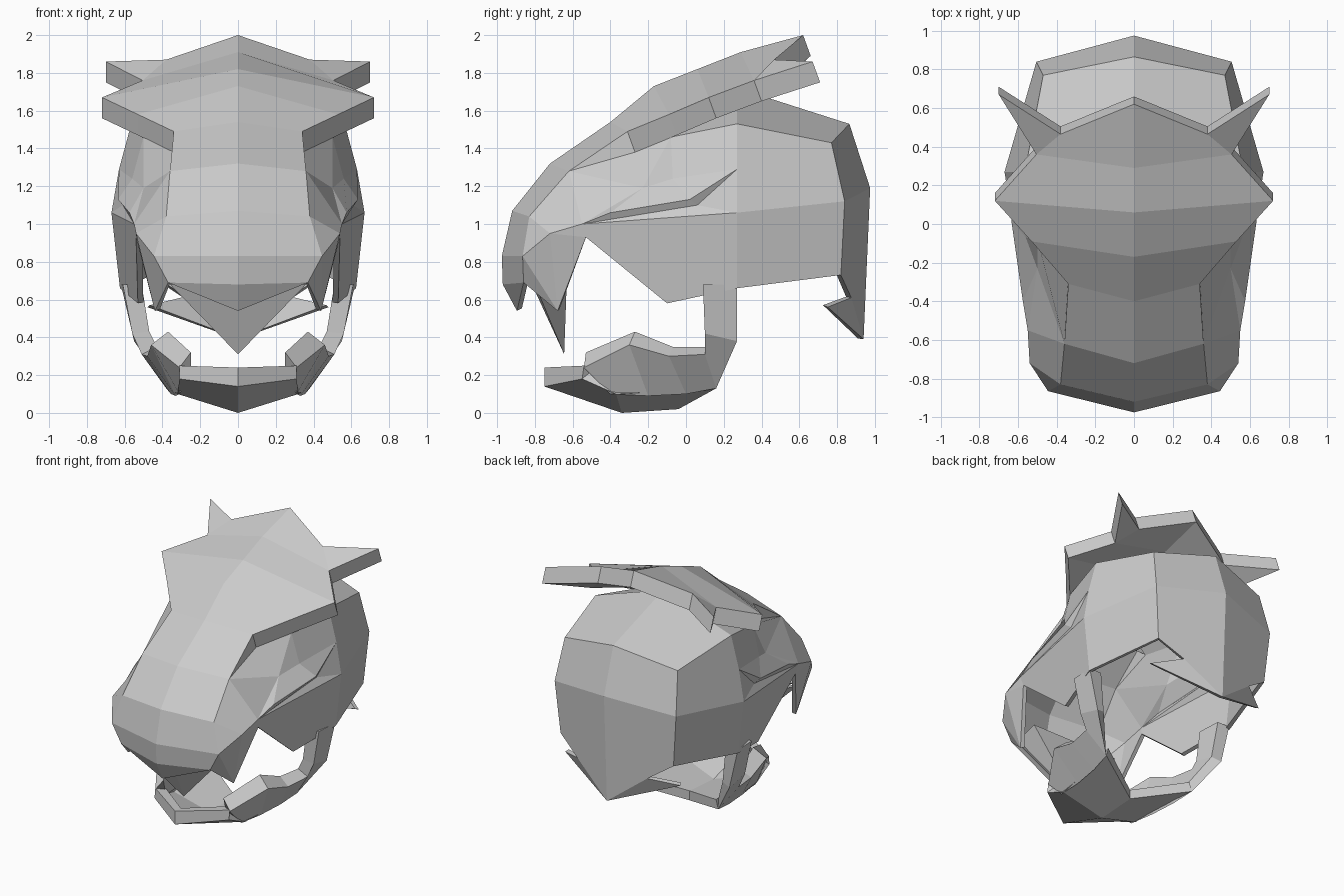
import bpy
import bmesh
from mathutils import Vector

default_cube = bpy.data.objects.get("Cube")
if default_cube:
    bpy.data.objects.remove(default_cube, do_unlink=True)

# One matte grey for the whole helmet
grey = bpy.data.materials.new("plain grey")
grey.use_nodes = True
colour = (0.6, 0.6, 0.6, 1)
grey.diffuse_color = colour
shader = grey.node_tree.nodes["Principled BSDF"]
shader.inputs["Base Color"].default_value = colour
shader.inputs["Roughness"].default_value = 0.8


def symmetric_mesh(points, faces):
    """Make faces from named points on one side, and their mirror images."""
    bm = bmesh.new()
    for sign in (1, -1):
        verts = {name: bm.verts.new((sign * x, y, z)) for name, (x, y, z) in points.items()}
        for face in faces:
            corners = [verts[name] for name in face.split()]
            bm.faces.new(corners if sign > 0 else corners[::-1])
    bmesh.ops.remove_doubles(bm, verts=bm.verts, dist=0.001)
    loose = [v for v in bm.verts if not v.link_faces]
    bmesh.ops.delete(bm, geom=loose, context="VERTS")
    bmesh.ops.recalc_face_normals(bm, faces=bm.faces)
    return bm


def finish(name, bm, thickness=0):
    mesh = bpy.data.meshes.new(name)
    bm.to_mesh(mesh)
    bm.free()
    mesh.materials.append(grey)
    obj = bpy.data.objects.new(name, mesh)
    bpy.context.collection.objects.link(obj)
    if thickness:
        solid = obj.modifiers.new("wall thickness", "SOLIDIFY")
        solid.thickness = thickness
        solid.offset = -1
    return obj


# Crown plate with swept horns and wide wings
crown_points = {
    "back": (0, 0.62, 2.0),
    "rear": (0, 0.29, 1.91),
    "centre": (0, 0.06, 1.82),
    "front": (0, -0.17, 1.73),
    "bridge": (0, -0.40, 1.54),
    "notch": (0.38, 0.465, 1.87),
    "horn": (0.70, 0.67, 1.86),
    "waist": (0.505, 0.36, 1.76),
    "wing": (0.72, 0.12, 1.67),
    "taper": (0.53, -0.09, 1.58),
    "neck": (0.34, -0.31, 1.49),
}
crown = symmetric_mesh(crown_points, [
    "back notch waist rear",
    "notch horn waist",
    "rear waist wing centre",
    "centre wing taper front",
    "front taper neck bridge",
])
top_faces = list(crown.faces)
lower = bmesh.ops.extrude_face_region(crown, geom=top_faces, use_keep_orig=True)
lower_verts = [g for g in lower["geom"] if isinstance(g, bmesh.types.BMVert)]
bmesh.ops.translate(crown, verts=lower_verts, vec=Vector((0, 0.04, -0.11)))
bmesh.ops.recalc_face_normals(crown, faces=crown.faces)
finish("crown_plate", crown)

# Snout: bridge of the nose, lip and upper fangs
snout_points = {
    "bridge": crown_points["bridge"],
    "neck": crown_points["neck"],
    "neck_low": (0.34, -0.27, 1.38),
    "nose_top": (0, -0.72, 1.32),
    "nose": (0, -0.92, 1.07),
    "nose_tip": (0, -0.975, 0.83),
    "lip": (0, -0.97, 0.68),
    "lip_tip": (0, -0.895, 0.54),
    "lip_side": (0.37, -0.86, 0.69),
    "muzzle": (0.36, -0.62, 1.28),
    "nostril": (0.38, -0.83, 1.04),
    "lip_corner": (0.445, -0.865, 0.83),
    "jowl": (0.54, -0.72, 0.95),
    "fang": (0.44, -0.68, 0.54),
    "mouth": (0.54, -0.53, 0.93),
    "eye_front": (0.55, -0.55, 1.0),
}
snout_faces = [
    "bridge neck muzzle nose_top",
    "neck neck_low muzzle",
    "nose_top muzzle nostril nose",
    "nose nostril lip_corner nose_tip",
    "nose_tip lip_corner lip_side lip",
    "lip lip_side lip_tip",
    "lip_corner fang lip_side",
    "lip_corner jowl fang",
    "jowl mouth fang",
    "jowl eye_front mouth",
    "nostril jowl lip_corner",
    "muzzle eye_front jowl nostril",
]

# Skull: cheeks, hooded eyelids, dome and pointed neck guard
skull_points = {
    "ridge": (0, -0.20, 1.58),
    "dome": (0, 0.27, 1.72),
    "dome_back": (0, 0.865, 1.53),
    "back_mid": (0, 0.975, 1.19),
    "back_tip": (0, 0.94, 0.39),
    "brow": (0.50, -0.08, 1.46),
    "temple": (0.565, 0.27, 1.53),
    "corner_top": (0.47, 0.77, 1.43),
    "corner_mid": (0.505, 0.84, 1.12),
    "corner_low": (0.47, 0.82, 0.73),
    "spike_root": (0.29, 0.875, 0.61),
    "spike": (0.48, 0.75, 0.56),
    "eye_back": (0.63, 0.27, 1.29),
    "lid_top": (0.50, -0.23, 1.19),
    "lid_mid": (0.56, -0.07, 1.24),
    "lid_low": (0.61, 0.06, 1.10),
    "hood_front": (0.575, -0.40, 1.06),
    "hood_low": (0.635, 0.02, 1.13),
    "side_mid": (0.67, 0.27, 1.06),
    "side_low": (0.625, 0.27, 0.66),
    "cheek_low": (0.53, -0.10, 0.58),
}
skull_faces = [
    "dome temple corner_top dome_back",
    "ridge brow temple dome",
    "ridge neck_low brow",
    "dome_back corner_top corner_mid back_mid",
    "back_mid corner_mid corner_low spike_root back_tip",
    "back_tip spike_root spike",
    "temple eye_back side_mid corner_mid corner_top",
    "side_mid side_low corner_low corner_mid",
    "side_mid eye_front mouth cheek_low side_low",
    "eye_front side_mid lid_low",
    "lid_low side_mid eye_back",
    "brow lid_mid eye_back temple",
    "brow lid_top lid_mid",
    "neck_low muzzle lid_top brow",
    "muzzle eye_front lid_top",
    "eye_front hood_front lid_top",
    "hood_front hood_low lid_mid lid_top",
    "lid_mid hood_low eye_back",
    "eye_front lid_low hood_low hood_front",
    "lid_low eye_back hood_low",
]
shell = symmetric_mesh({**snout_points, **skull_points}, snout_faces + skull_faces)
finish("helmet_shell", shell, thickness=0.03)

# Central tooth behind the lip
tooth_points = {
    "tip": (0, -0.645, 0.31),
    "front": (0, -0.82, 0.69),
    "rear": (0, -0.63, 0.73),
    "side": (0.36, -0.80, 0.68),
    "side_rear": (0.36, -0.63, 0.73),
}
tooth = symmetric_mesh(tooth_points, [
    "tip side front",
    "tip rear side_rear",
    "tip side_rear side",
    "front side side_rear rear",
])
finish("centre_tooth", tooth)

# Chin plate under the mouth
chin_points = {
    "top": (0, -0.75, 0.24),
    "edge": (0, -0.75, 0.14),
    "base": (0, -0.34, 0),
    "back": (0, -0.04, 0.02),
    "side_top": (0.31, -0.54, 0.25),
    "side_edge": (0.31, -0.55, 0.18),
    "side_base": (0.32, -0.37, 0.10),
    "side_back": (0.38, 0.16, 0.13),
}
chin = symmetric_mesh(chin_points, [
    "top edge side_edge side_top",
    "edge base side_base side_edge",
    "base back side_back side_base",
])
# Orient the outside of the chin down and forwards
if sum(face.normal.z for face in chin.faces) > 0:
    bmesh.ops.reverse_faces(chin, faces=chin.faces)
finish("chin_plate", chin, thickness=0.07)

# Jaw arms: loops of outer top, inner top, inner base, outer base
arm_sections = [
    [(0.31, -0.54, 0.24), (0.25, -0.53, 0.32), (0.25, -0.50, 0.2), (0.31, -0.40, 0.10)],
    [(0.46, -0.30, 0.36), (0.37, -0.27, 0.43), (0.29, -0.25, 0.18), (0.33, -0.20, 0.09)],
    [(0.48, -0.09, 0.30), (0.40, -0.07, 0.35), (0.32, 0, 0.18), (0.355, 0, 0.10)],
    [(0.51, 0.10, 0.31), (0.43, 0.10, 0.35), (0.36, 0.13, 0.19), (0.38, 0.16, 0.13)],
    [(0.56, 0.10, 0.42), (0.47, 0.10, 0.43), (0.48, 0.25, 0.40), (0.55, 0.27, 0.38)],
    [(0.61, 0.09, 0.68), (0.51, 0.09, 0.68), (0.52, 0.27, 0.68), (0.62, 0.27, 0.68)],
]
for side, sign in (("left", 1), ("right", -1)):
    bm = bmesh.new()
    loops = [[bm.verts.new((sign * x, y, z)) for x, y, z in loop] for loop in arm_sections]
    for near, far in zip(loops, loops[1:]):
        for i in range(len(near)):
            bm.faces.new((near[i - 1], near[i], far[i], far[i - 1]))
    bm.faces.new(loops[0])
    bm.faces.new(loops[-1])
    bmesh.ops.recalc_face_normals(bm, faces=bm.faces)
    finish(side + "_jaw_arm", bm)
